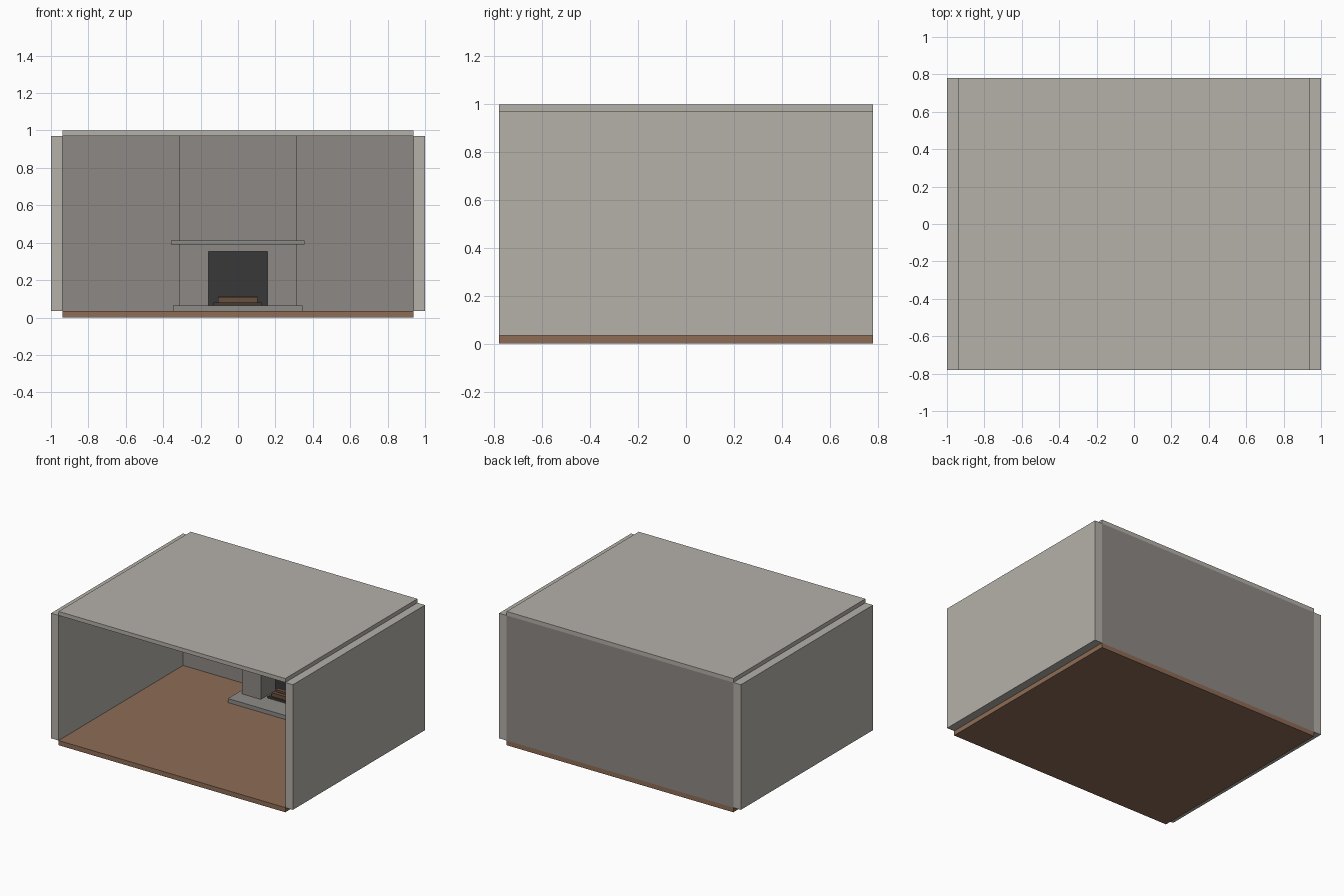
import bpy, math

if "Cube" in bpy.data.objects:
    bpy.data.objects.remove(bpy.data.objects["Cube"])

def material(name, rgb):
    m = bpy.data.materials.new(name)
    m.diffuse_color = (*rgb, 1)
    m.use_nodes = True
    m.node_tree.nodes["Principled BSDF"].inputs["Base Color"].default_value = m.diffuse_color
    return m

plaster = material("plaster", (0.46, 0.44, 0.40))
wall_grey = material("wall_grey", (0.27, 0.25, 0.235))
wood = material("wood", (0.27, 0.15, 0.09))
stone = material("stone", (0.27, 0.265, 0.25))
soot = material("soot", (0.04, 0.04, 0.04))
ash = material("ash", (0.06, 0.045, 0.035))
bark = material("bark", (0.14, 0.08, 0.05))
wax = material("wax", (0.8, 0.77, 0.68))

def box(name, x, y, z, mat):
    """Box from (min, max) ranges."""
    c = [(a + b) / 2 for a, b in (x, y, z)]
    bpy.ops.mesh.primitive_cube_add(size=1, location=c)
    o = bpy.context.object
    o.name = name
    o.scale = [b - a for a, b in (x, y, z)]
    bpy.ops.object.transform_apply(location=False, rotation=False, scale=True)
    o.data.materials.append(mat)
    return o

W, D, BACK = 0.9375, 0.78, 0.69   # inner half width, half depth, back wall face
FRONT = 0.493                     # chimney breast face

# room shell, open at the front
box("floor", (-W, W), (-D, D), (0, 0.035), wood)
box("ceiling", (-W, W), (-D, D), (0.97, 1.0), plaster)
box("left_wall", (-1, -W), (-D, D), (0.035, 0.97), plaster)
box("right_wall", (W, 1), (-D, D), (0.035, 0.97), plaster)
box("back_wall", (-W, W), (BACK, D), (0.035, 0.97), wall_grey)

# hearth slab and chimney breast with a square opening cut through it
box("hearth", (-0.347, 0.345), (0.377, BACK), (0.035, 0.065), stone)
breast = box("chimney_breast", (-0.3125, 0.3125), (FRONT, BACK), (0.065, 0.97), wall_grey)
cutter = box("opening_cutter", (-0.157, 0.157), (0.4, 0.8), (0, 0.352), wall_grey)
cutter.hide_render = True
cutter.hide_set(True)
cut = breast.modifiers.new("opening", "BOOLEAN")
cut.object = cutter
cut.solver = 'EXACT'
bpy.context.view_layer.objects.active = breast
bpy.ops.object.modifier_apply(modifier="opening")
bpy.data.objects.remove(cutter)

# firebox back panel
box("firebox_back", (-0.157, 0.157), (0.67, BACK), (0.065, 0.352), soot)

# mantel shelf and candle
box("mantel_shelf", (-0.357, 0.355), (0.43, BACK), (0.39, 0.412), stone)
box("candle", (0.209, 0.219), (0.52, 0.53), (0.412, 0.462), wax)

# ash bed and stacked split logs
box("ash_bed", (-0.13, 0.125), (0.537, 0.645), (0.065, 0.08), ash)
for i, (y, z, h) in enumerate([(0.565, 0.08, 0.107), (0.61, 0.08, 0.113)]):
    box(f"log_{i + 1}", (-0.108, 0.105), (y - 0.015, y + 0.015), (z, h), bark)
